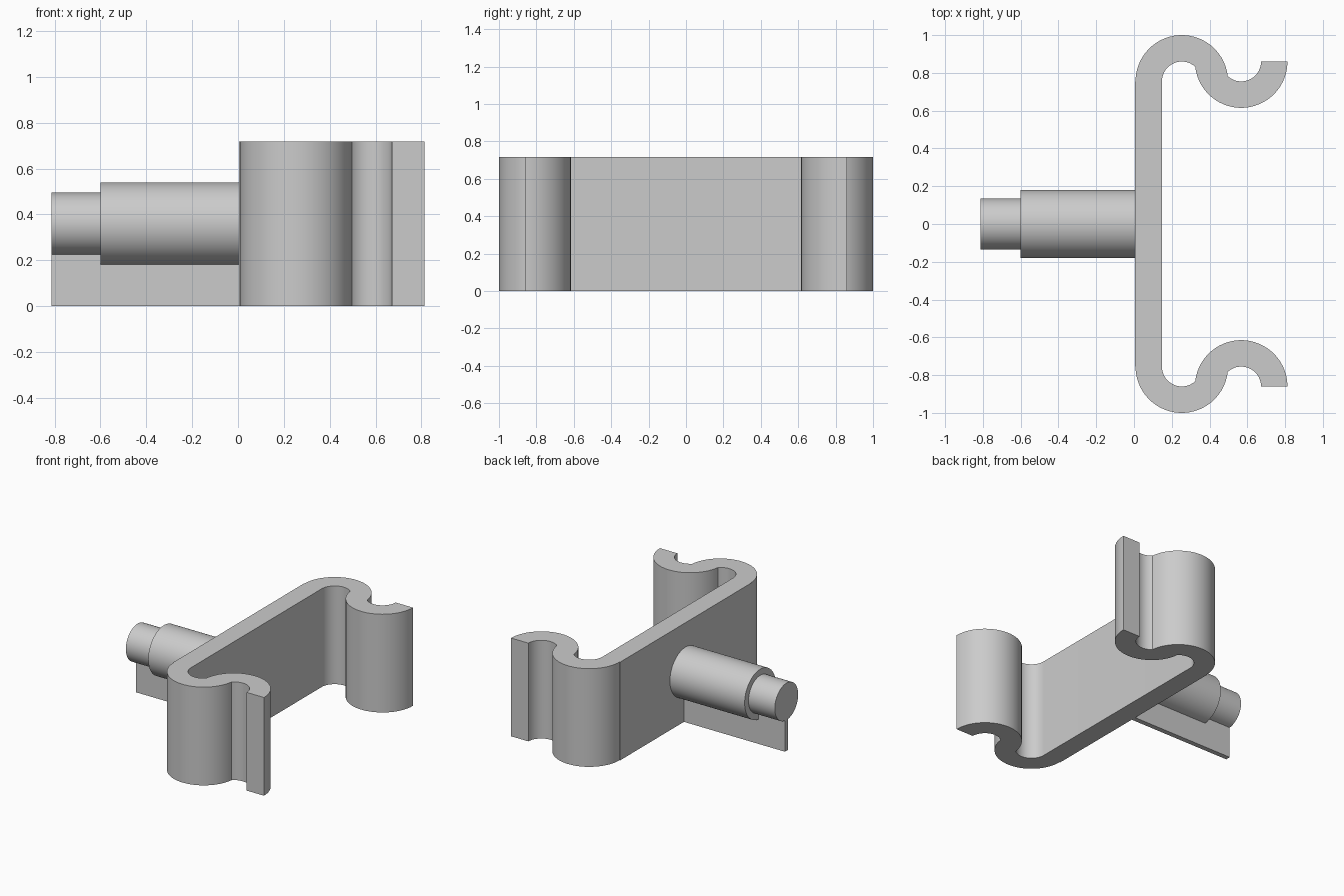
import bpy, bmesh, math
from mathutils import Vector, Matrix

cube = bpy.data.objects.get("Cube")
if cube:
    bpy.data.objects.remove(cube, do_unlink=True)

GREY = (0.6, 0.6, 0.6, 1)
mat = bpy.data.materials.new("plain grey")
mat.use_nodes = True
mat.diffuse_color = GREY
mat.node_tree.nodes["Principled BSDF"].inputs["Base Color"].default_value = GREY


def finish(name, bm):
    bmesh.ops.recalc_face_normals(bm, faces=bm.faces)
    mesh = bpy.data.meshes.new(name)
    bm.to_mesh(mesh)
    bm.free()
    mesh.materials.append(mat)
    mesh.shade_smooth()
    mesh.set_sharp_from_angle(angle=math.radians(25))
    obj = bpy.data.objects.new(name, mesh)
    bpy.context.collection.objects.link(obj)
    return obj


def arc(c, r, a, b, steps=28):
    angles = [a + (b - a) * i / steps for i in range(steps + 1)]
    return [c + r * Vector((math.cos(t), math.sin(t))) for t in angles]


def crossing(c1, r1, c2, r2, side):
    """Point where two circles cross, left (+1) or right (-1) of the centre line."""
    d = (c2 - c1).length
    u = (c2 - c1) / d
    along = (r1 * r1 - r2 * r2 + d * d) / (2 * d)
    return c1 + u * along + side * math.sqrt(r1 * r1 - along * along) * Vector((-u.y, u.x))


def angle(c, p):
    return math.atan2(p.y - c.y, p.x - c.x)


# Clip bracket: flat back wall with an S-shaped hook at each end
HEIGHT, R_OUT, R_IN = 0.718, 0.245, 0.105
bend, hook = Vector((0.253, 0.755)), Vector((0.5675, 0.86))
outer_x = crossing(bend, R_OUT, hook, R_IN, -1)
inner_x = crossing(bend, R_IN, hook, R_OUT, 1)
wall_face = bend.x - R_OUT - 0.004
half = [Vector((wall_face, bend.y))]
half += arc(bend, R_OUT, math.pi, angle(bend, outer_x))
half += arc(hook, R_IN, angle(hook, outer_x), 0)[1:]
half += arc(hook, R_OUT, 0, angle(hook, inner_x))
half += arc(bend, R_IN, angle(bend, inner_x), math.pi)[1:]
outline = half + [Vector((p.x, -p.y)) for p in reversed(half)]

bm = bmesh.new()
base = bm.faces.new([bm.verts.new((p.x, p.y, 0)) for p in outline])
grown = bmesh.ops.extrude_face_region(bm, geom=[base])["geom"]
bmesh.ops.translate(bm, vec=(0, 0, HEIGHT),
                    verts=[v for v in grown if isinstance(v, bmesh.types.BMVert)])
finish("clip_bracket", bm)


# Stepped shaft along x
def shaft(name, x0, x1, radius, z=0.36):
    bm = bmesh.new()
    place = Matrix.Translation(((x0 + x1) / 2, 0, z)) @ Matrix.Rotation(math.pi / 2, 4, 'Y')
    bmesh.ops.create_cone(bm, cap_ends=True, segments=64, radius1=radius,
                          radius2=radius, depth=x1 - x0, matrix=place)
    finish(name, bm)


TIP = -0.8125
shaft("shaft", -0.60, 0.05, 0.18)
shaft("shaft_tip", TIP, -0.55, 0.135)

# Thin support fin under the shaft
bm = bmesh.new()
size = Vector((0.05 - TIP, 0.036, 0.23))
bmesh.ops.create_cube(bm, size=1, matrix=Matrix.Translation((TIP + size.x / 2, 0, size.z / 2))
                      @ Matrix.Diagonal(size).to_4x4())
finish("support_fin", bm)
